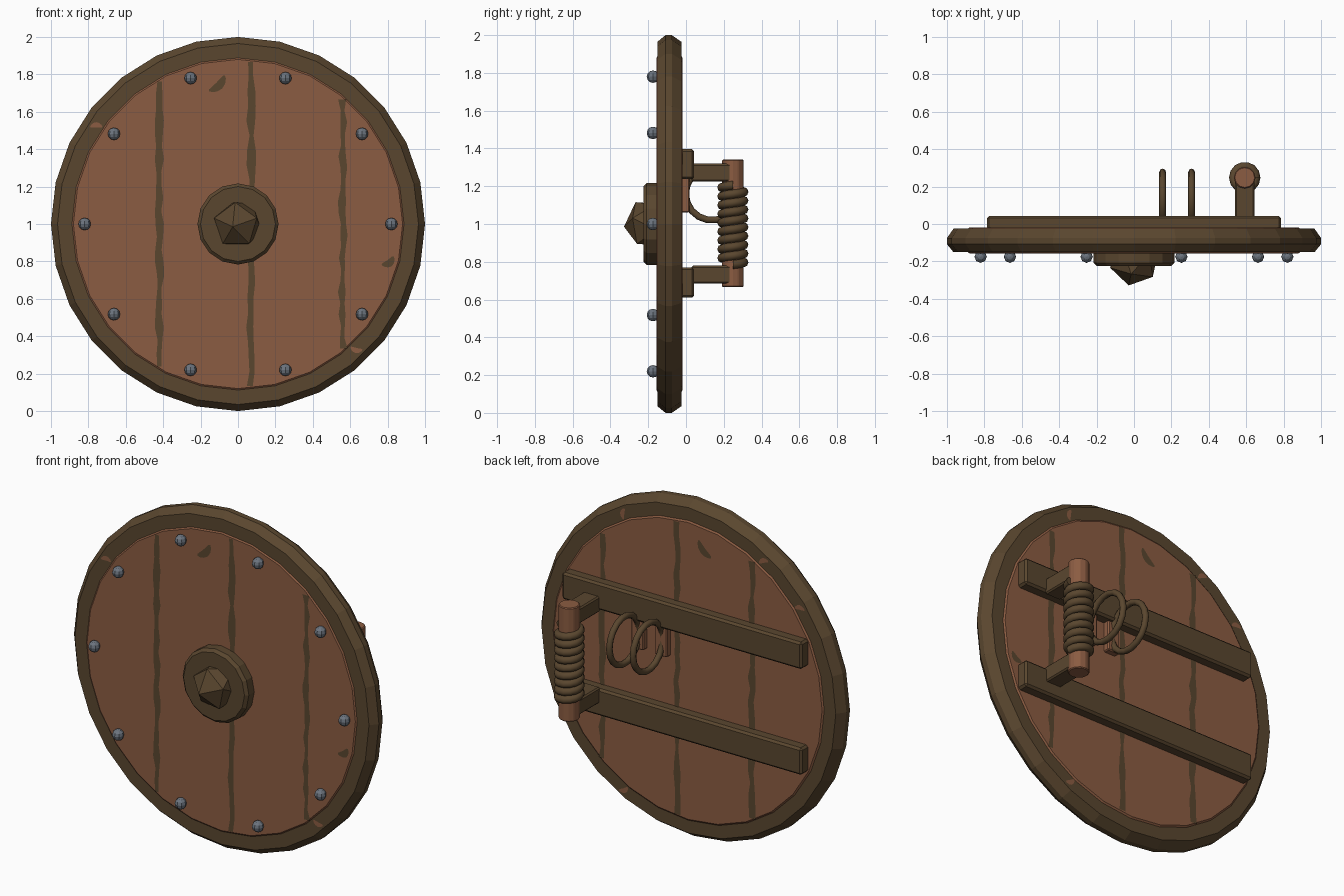
import bpy, bmesh, math, random
from math import sin, cos, pi, radians
from mathutils import Matrix, Vector

random.seed(4)
cube = bpy.data.objects.get("Cube")
if cube:
    bpy.data.objects.remove(cube, do_unlink=True)


def material(name, rgb):
    m = bpy.data.materials.new(name)
    m.use_nodes = True
    m.diffuse_color = (*rgb, 1)
    m.node_tree.nodes["Principled BSDF"].inputs["Base Color"].default_value = (*rgb, 1)
    return m


WOOD = material("warm wood", (0.26, 0.107, 0.054))
DARK = material("dark wood", (0.102, 0.062, 0.028))
STEEL = material("rivet steel", (0.15, 0.175, 0.21))


def add(name, bm, mat, bevel=0, recalc=True):
    if recalc:
        bmesh.ops.recalc_face_normals(bm, faces=bm.faces)
    mesh = bpy.data.meshes.new(name)
    bm.to_mesh(mesh)
    bm.free()
    mesh.materials.append(mat)
    ob = bpy.data.objects.new(name, mesh)
    bpy.context.collection.objects.link(ob)
    if bevel:
        mod = ob.modifiers.new("Bevel", "BEVEL")
        mod.width = bevel
        mod.segments = 1
    return ob


def sweep(name, rings, mat, closed=False, caps=False):
    """Skin a list of equal vertex rings."""
    bm = bmesh.new()
    rows = [[bm.verts.new(p) for p in ring] for ring in rings]
    pairs = list(zip(rows, rows[1:])) + ([(rows[-1], rows[0])] if closed else [])
    for a, b in pairs:
        for i in range(len(a)):
            j = (i + 1) % len(a)
            bm.faces.new((a[i], a[j], b[j], b[i]))
    if caps:
        bm.faces.new(rows[0])
        bm.faces.new(rows[-1])
    return add(name, bm, mat)


def lathe(name, profile, sides, mat, **kw):
    """Turn (radius, y) points about the shield's axis."""
    angles = [2 * pi * i / sides for i in range(sides)]
    return sweep(name, [[(r * cos(a), y, 1 + r * sin(a)) for a in angles]
                        for r, y in profile], mat, **kw)


def box(name, x, y, z, mat, bevel):
    bm = bmesh.new()
    size = [b - a for a, b in (x, y, z)]
    mid = [(a + b) / 2 for a, b in (x, y, z)]
    bmesh.ops.create_cube(bm, size=1, matrix=Matrix.Translation(mid) @ Matrix.Diagonal((*size, 1)))
    return add(name, bm, mat, bevel)


FRONT, BACK = -0.157, -0.018


def plate(name, outline, y, mat):
    """Flat painted patch; outline is counter-clockwise in x, z."""
    bm = bmesh.new()
    face = bm.faces.new([bm.verts.new((x, y, z)) for x, z in outline])
    if y > -0.09:
        face.normal_flip()
    return add(name, bm, mat, recalc=False)


def blob(cx, cz, length, width, tilt):
    """Bean-shaped outline."""
    pts = []
    for i in range(12):
        a = 2 * pi * i / 12
        u, v = length * cos(a), width * sin(a)
        v += width * 0.8 * cos(a) ** 2
        pts.append((cx + u * cos(tilt) - v * sin(tilt), cz + u * sin(tilt) + v * cos(tilt)))
    return pts


# Board and rim
lathe("board", [(0.88, FRONT), (0.893, -0.147), (0.893, -0.028), (0.88, BACK)], 28, WOOD, caps=True)
lathe("rim", [(0.885, -0.151), (0.965, -0.151), (1, -0.108), (1, -0.075),
              (0.965, -0.025), (0.885, -0.025)], 28, DARK, closed=True)

# Ragged plank seams and knots, painted on both faces
for side, y in (("front", FRONT - 0.003), ("back", BACK + 0.003)):
    for n, x in enumerate((-0.42, 0.07, 0.56)):
        half = math.sqrt(0.87 ** 2 - x * x)
        bm = bmesh.new()
        rows = []
        steps = 22
        for i in range(steps + 1):
            z = 1 - half + 2 * half * i / steps
            left, right = random.uniform(0.008, 0.026), random.uniform(0.008, 0.026)
            rows.append([bm.verts.new((x - left, y, z)), bm.verts.new((x + right, y, z))])
        for a, b in zip(rows, rows[1:]):
            f = bm.faces.new((a[0], a[1], b[1], b[0]))
            if side == "back":
                f.normal_flip()
        add(f"{side}_plank_seam_{n}", bm, DARK, recalc=False)
    plate(f"{side}_upper_knot", blob(-0.1, 1.74, 0.06, 0.022, radians(45)), y, DARK)
    plate(f"{side}_lower_knot", blob(0.81, 0.79, 0.04, 0.02, radians(35)), y, DARK)

# Worn chips on the rim
for side, y, angles in (("front", -0.154, (145, 313)), ("back", -0.022, (62, 122, 142, 297))):
    for a in map(radians, angles):
        plate(f"{side}_rim_chip", blob(0.925 * cos(a), 1 + 0.925 * sin(a), 0.033, 0.014, a + 0.6), y, WOOD)

# Rivets
for i in range(10):
    a = 2 * pi * i / 10
    bm = bmesh.new()
    bmesh.ops.create_uvsphere(bm, u_segments=8, v_segments=6, radius=0.033,
                              matrix=Matrix.Translation((0.82 * cos(a), -0.175, 1 + 0.82 * sin(a))))
    add(f"rivet_{i}", bm, STEEL)

# Centre boss with faceted stud
lathe("boss", [(0.217, -0.14), (0.217, -0.208), (0.2, -0.225)], 16, DARK, caps=True)
bm = bmesh.new()
bmesh.ops.create_icosphere(bm, subdivisions=1, radius=0.137, matrix=Matrix.Translation((0, -0.195, 1))
                           @ Matrix.Rotation(radians(-12), 4, "Z") @ Matrix.Rotation(radians(96), 4, "X")
                           @ Matrix.Rotation(radians(90), 4, "Z"))
add("boss_stud", bm, DARK)

# Back battens and the brackets carrying the grip
for name, mid, bracket in (("upper", 1.317, 1.272), ("lower", 0.69, 0.732)):
    box(f"{name}_batten", (-0.787, 0.787), (-0.03, 0.043), (mid - 0.08, mid + 0.08), DARK, 0.012)
    box(f"{name}_bracket", (0.54, 0.645), (0.03, 0.25), (bracket - 0.047, bracket + 0.047), DARK, 0.008)

# Grip and its rope wrapping
GX, GY = 0.592, 0.248
bm = bmesh.new()
bmesh.ops.create_cone(bm, cap_ends=True, segments=12, radius1=0.058, radius2=0.058, depth=0.675,
                      matrix=Matrix.Translation((GX, GY, 1.003)))
add("grip", bm, WOOD, 0.005)

turns, per_turn = 9, 14
rings = []
for i in range(turns * per_turn + 1):
    a = 2 * pi * i / per_turn
    out = Vector((cos(a), sin(a), 0))
    centre = Vector((GX, GY, 0.785 + 0.42 * i / (turns * per_turn))) + out * 0.061
    rings.append([centre + 0.023 * (out * cos(t) + Vector((0, 0, sin(t))))
                  for t in (2 * pi * k / 8 for k in range(8))])
sweep("rope_wrapping", rings, DARK, caps=True)

# Hanging hoops with the wooden clips behind them
for name, x in (("right", 0.153), ("left", 0.308)):
    rings = []
    for i in range(18):
        a = 2 * pi * i / 18
        rings.append([(x + 0.018 * sin(t), 0.138 + (0.14 + 0.018 * cos(t)) * cos(a),
                       1.16 + (0.14 + 0.018 * cos(t)) * sin(a))
                      for t in (2 * pi * k / 8 for k in range(8))])
    sweep(f"{name}_hoop", rings, DARK, closed=True)
    box(f"{name}_hoop_clip", (x - 0.04, x + 0.04), (-0.03, 0.018), (1.06, 1.25), WOOD, 0.006)

# Smooth the rounded parts only
bpy.ops.object.select_all(action="DESELECT")
for ob in bpy.context.collection.objects:
    if ob.name in ("rope_wrapping", "left_hoop", "right_hoop"):
        ob.select_set(True)
        bpy.context.view_layer.objects.active = ob
bpy.ops.object.shade_smooth_by_angle(angle=radians(50))
